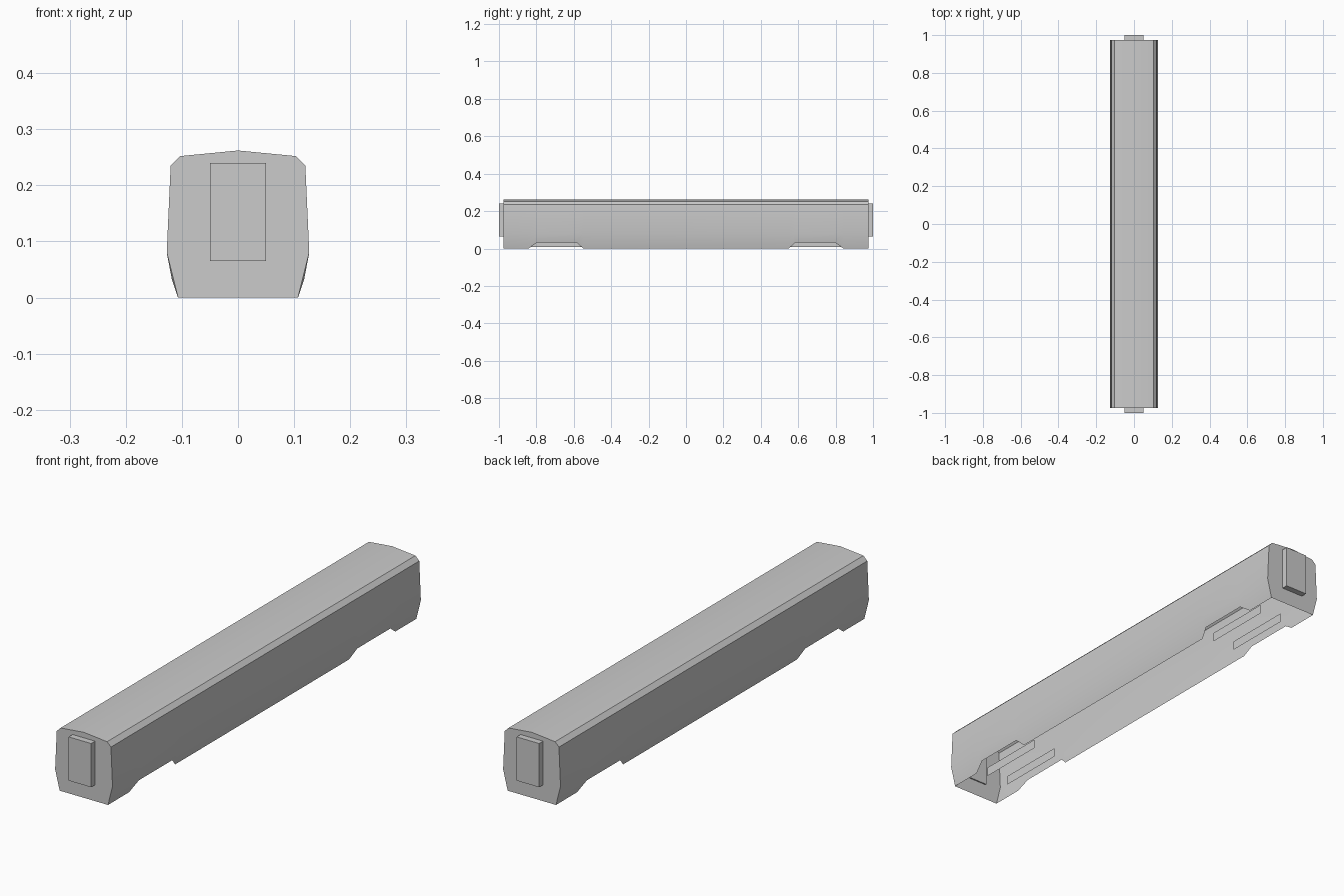
import bpy, bmesh, math

if "Cube" in bpy.data.objects:
    bpy.data.objects.remove(bpy.data.objects["Cube"])

END = 0.975          # half length of the shell
LOW = (0.107, 0.0)   # lower skirt edge (x, z)
ARCH = (0.118, 0.033)  # raised skirt edge above the bogies
UPPER = [(0.127, 0.08), (0.12, 0.235), (0.103, 0.252)]


def finish(bm, name):
    mesh = bpy.data.meshes.new(name)
    bm.to_mesh(mesh)
    bm.free()
    obj = bpy.data.objects.new(name, mesh)
    bpy.context.collection.objects.link(obj)
    return obj


def section(skirt):
    right = [skirt] + UPPER
    return right + [(0, 0.262)] + [(-x, z) for x, z in reversed(right)]


# Carriage shell: lofted sections, open underneath, skirts cut up at the bogies
half = [(0.55, LOW), (0.585, ARCH), (0.795, ARCH), (0.842, LOW), (END, LOW)]
stations = [(-y, s) for y, s in reversed(half)] + half
bm = bmesh.new()
rings = [[bm.verts.new((x, y, z)) for x, z in section(s)] for y, s in stations]
for a, b in zip(rings, rings[1:]):
    for i in range(len(a) - 1):
        bm.faces.new((a[i], b[i], b[i + 1], a[i + 1]))
bm.faces.new(rings[0])
bm.faces.new(rings[-1][::-1])
shell = finish(bm, "carriage_shell")
bpy.context.view_layer.objects.active = shell
shell.select_set(True)
bpy.ops.object.shade_smooth_by_angle(angle=math.radians(25))
shell.select_set(False)

for side, label in ((-1, "front"), (1, "back")):
    # Gangway connector on each end
    bm = bmesh.new()
    bmesh.ops.create_cube(bm, size=1)
    bmesh.ops.scale(bm, vec=(0.1, 0.03, 0.175), verts=bm.verts)
    bmesh.ops.translate(bm, vec=(0, side * 0.985, 0.1525), verts=bm.verts)
    finish(bm, label + "_gangway")

    # Pair of flat bogie side frames under each end
    bm = bmesh.new()
    for x in (-0.052, 0.052):
        ys = (side * 0.697 - 0.145, side * 0.697 + 0.145)
        pts = [(ys[0], 0.008), (ys[1], 0.008), (ys[1], 0.046), (ys[0], 0.046)]
        verts = [bm.verts.new((x, y, z)) for y, z in pts]
        bm.faces.new(verts if x > 0 else verts[::-1])
    finish(bm, label + "_bogie_frames")
